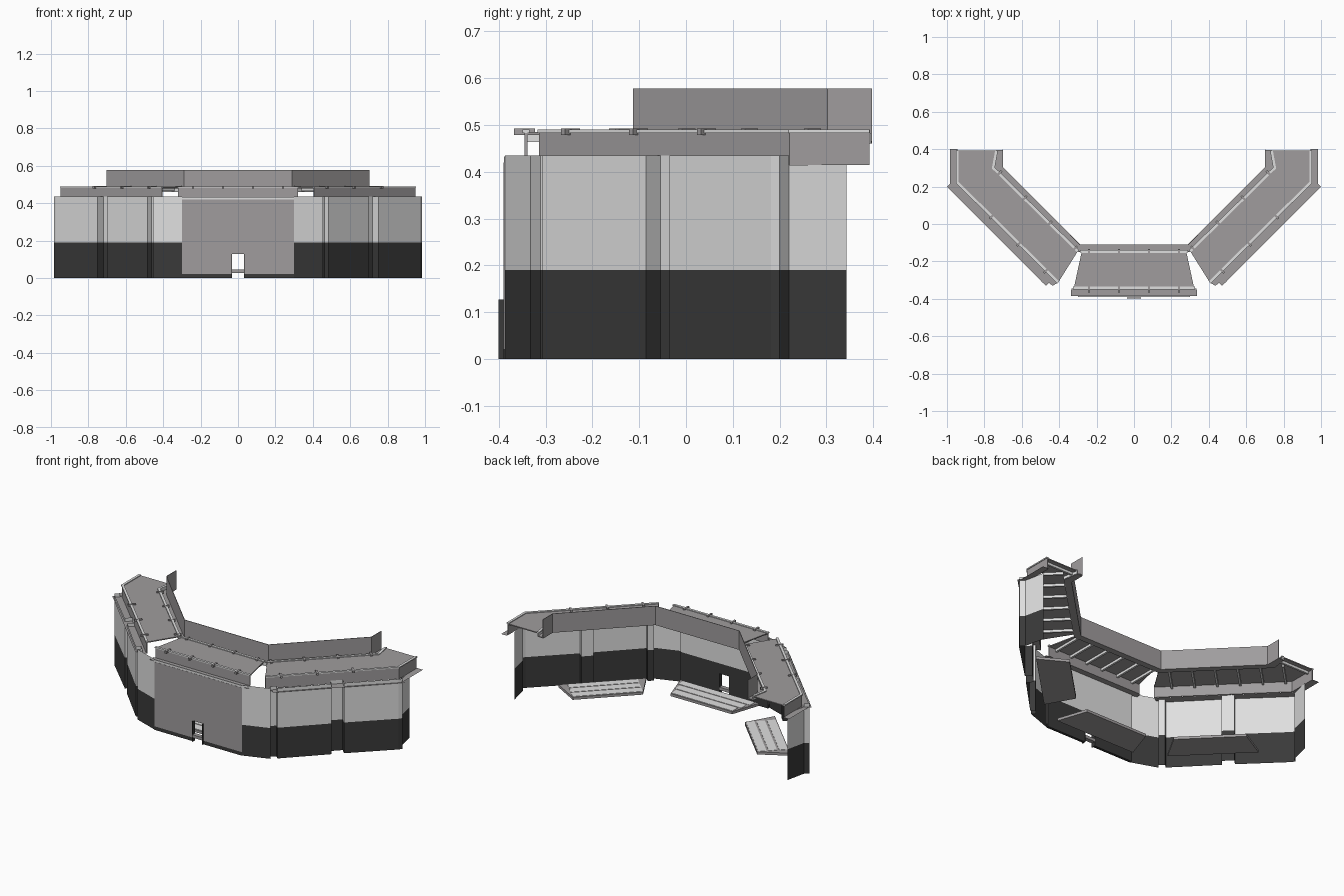
import bpy, bmesh
from mathutils import Vector

if "Cube" in bpy.data.objects:
    bpy.data.objects.remove(bpy.data.objects["Cube"])


def material(name, rgb):
    m = bpy.data.materials.new(name)
    m.use_nodes = True
    m.diffuse_color = (*rgb, 1)
    m.node_tree.nodes["Principled BSDF"].inputs["Base Color"].default_value = (*rgb, 1)
    return m


LIGHT = material("light_grey", (0.74, 0.74, 0.74))
GREY = material("mid_grey", (0.35, 0.335, 0.34))
DARK = material("charcoal", (0.042, 0.042, 0.042))


def finish(name, bm, mats, thickness=0):
    """Turn a half mesh into an object mirrored across x = 0."""
    bmesh.ops.recalc_face_normals(bm, faces=bm.faces)
    me = bpy.data.meshes.new(name)
    bm.to_mesh(me)
    bm.free()
    ob = bpy.data.objects.new(name, me)
    bpy.context.collection.objects.link(ob)
    for m in mats:
        me.materials.append(m)
    if thickness:
        s = ob.modifiers.new("thickness", "SOLIDIFY")
        s.thickness = thickness
        s.offset = 0
        s.use_even_offset = True
    ob.modifiers.new("mirror", "MIRROR").use_clip = False
    return ob


def ribbons(name, paths, levels, mats, thickness):
    """Upright strips along plan paths, one material per height band."""
    bm = bmesh.new()
    for path in paths:
        rows = [[bm.verts.new((p[0], p[1], z)) for p in path] for z in levels]
        for band in range(len(levels) - 1):
            lo, hi = rows[band], rows[band + 1]
            for i in range(len(path) - 1):
                f = bm.faces.new((lo[i], lo[i + 1], hi[i + 1], hi[i]))
                f.material_index = min(band, len(mats) - 1)
    return finish(name, bm, mats, thickness)


def plates(name, outlines, z0, z1, mat):
    """Flat slabs from plan outlines; equal heights give a single sheet."""
    bm = bmesh.new()
    for outline in outlines:
        face = bm.faces.new([bm.verts.new((x, y, z0)) for x, y in outline])
        if z1 > z0:
            ext = bmesh.ops.extrude_face_region(bm, geom=[face])
            verts = [g for g in ext["geom"] if isinstance(g, bmesh.types.BMVert)]
            bmesh.ops.translate(bm, verts=verts, vec=(0, 0, z1 - z0))
    return finish(name, bm, [mat])


def cross_bars(start, along, across, steps, length):
    """Plan segments repeated along a line."""
    start, along, across = Vector(start), Vector(along).normalized(), Vector(across).normalized()
    return [(start + along * s, start + along * s + across * length) for s in steps]


HOLE = 0.034
ALONG, INWARD = (1, 1), (-1, 1)

# Outer walls: single sheets with deep vertical grooves, the far end turned slightly inward
wing_wall = [(0.30, -0.387), (0.455, -0.332), (0.437, -0.311), (0.462, -0.286), (0.484, -0.306),
             (0.70, -0.085), (0.67, -0.055), (0.72, -0.005), (0.75, -0.035),
             (0.972, 0.182), (0.984, 0.20), (0.96, 0.22)]
ribbons("wing_wall", [wing_wall], (0, 0.19, 0.435), [DARK, LIGHT], 0)
ribbons("wing_end_wall", [[(0.96, 0.22), (0.933, 0.343)]], (0, 0.19, 0.415), [DARK, LIGHT], 0)

# Centre wall around the small hatch
ribbons("centre_wall", [[(HOLE, -0.376), (0.299, -0.376)]], (0, 0.19, 0.42), [DARK, LIGHT], 0.004)
ribbons("centre_wall_lintel", [[(0, -0.376), (HOLE, -0.376)]], (0.127, 0.19, 0.42), [DARK, LIGHT], 0.004)
ribbons("front_panel", [[(HOLE, -0.386), (0.299, -0.386)]], (0, 0.022, 0.42), [DARK, GREY], 0.008)
ribbons("front_panel_lintel", [[(0, -0.386), (HOLE, -0.386)]], (0.127, 0.42), [GREY], 0.008)
ribbons("panel_top_trim", [[(0, -0.386), (0.299, -0.386)]], (0.42, 0.433), [LIGHT], 0.006)
ribbons("hatch_side", [[(HOLE, -0.40), (HOLE, -0.372)]], (0, 0.127), [DARK], 0.003)
plates("hatch_sill", [[(0, -0.398), (HOLE, -0.398), (HOLE, -0.372), (0, -0.372)]], 0.026, 0.044, GREY)

# Roof slabs, fascias and low outer lips
outer = [(0.405, -0.312), (0.945, 0.222), (0.945, 0.392)]
inner = [(0.30, -0.145), (0.752, 0.30), (0.735, 0.392)]
plates("wing_roof", [outer + inner[::-1]], 0.479, 0.485, GREY)
plates("centre_roof", [[(0, -0.345), (0.322, -0.345), (0.28, -0.15), (0, -0.15)]], 0.479, 0.485, GREY)
ribbons("wing_fascia", [outer], (0.415, 0.485), [GREY], 0.006)
ribbons("centre_fascia", [[(0, -0.342), (0.322, -0.342)]], (0.42, 0.485), [GREY], 0.006)
plates("wing_lip", [[(0.405, -0.312), (0.435, -0.33), (0.455, -0.315), (0.47, -0.33), (0.49, -0.312),
                     (1.0, 0.20), (0.985, 0.215), (0.985, 0.40), (0.945, 0.40), (0.945, 0.222)]],
       0.413, 0.413, GREY)
plates("centre_lip", [[(0, -0.385), (0.338, -0.385), (0.335, -0.345), (0, -0.345)]], 0.422, 0.422, GREY)

# Slim rails along both roof edges
ribbons("wing_rails", [outer, inner], (0.483, 0.490), [LIGHT], 0.015)
ribbons("centre_rails", [[(0, -0.342), (0.325, -0.342)], [(0, -0.147), (0.285, -0.147)]],
        (0.483, 0.490), [LIGHT], 0.015)

# Small clips crossing the rails
clips = cross_bars((0.426, -0.319), ALONG, INWARD, [0.08, 0.285, 0.49], 0.045)
clips += cross_bars((0.333, -0.147), ALONG, INWARD, [0.0, 0.19, 0.38, 0.57], 0.04)
clips += cross_bars((0.08, -0.367), (1, 0), (0, 1), [0, 0.16], 0.045)
clips += cross_bars((0.08, -0.165), (1, 0), (0, 1), [0, 0.16], 0.03)
ribbons("rail_clips", clips, (0.479, 0.492), [GREY], 0.012)

# Joists under the roofs
joists = cross_bars((0.405, -0.314), ALONG, INWARD, [0.1 + 0.125 * i for i in range(6)], 0.19)
joists += cross_bars((0.055, -0.34), (1, 0), (0, 1), [0, 0.11, 0.215], 0.19)
joists += [((0.94, 0.36), (0.745, 0.36))]
ribbons("roof_joists", joists, (0.464, 0.479), [LIGHT], 0.012)

# Inner ledge and upright parapet
parapet = [(0, -0.112), (0.287, -0.112), (0.701, 0.303), (0.701, 0.397)]
ledge = [(0, -0.148), (0.30, -0.148), (0.75, 0.30), (0.735, 0.395)]
plates("inner_ledge", [ledge + parapet[::-1]], 0.460, 0.466, GREY)
ribbons("inner_fascia", [ledge], (0.462, 0.483), [LIGHT], 0.006)
ribbons("parapet", [parapet], (0.46, 0.578), [GREY], 0.003)

# Low floor steps behind the walls, with broad raised ribs
plates("centre_step", [[(0, -0.33), (0.27, -0.33), (0.21, -0.15), (0, -0.15)]], 0.026, 0.042, GREY)
ribbons("centre_step_ribs", [[(0, y), (0.20 - 0.3 * (y + 0.15), y)] for y in (-0.30, -0.24, -0.18)],
        (0.04, 0.044), [LIGHT], 0.048)
a, u, n = Vector((0.44, -0.24)), Vector(ALONG).normalized(), Vector(INWARD).normalized()
plates("wing_step", [[a, a + u * 0.50, a + u * 0.45 + n * 0.18, a + u * 0.05 + n * 0.18]],
       0.026, 0.042, GREY)
ribbons("wing_step_ribs", [[a + n * d + u * 0.05, a + n * d + u * 0.45] for d in (0.03, 0.09, 0.15)],
        (0.04, 0.044), [LIGHT], 0.048)
